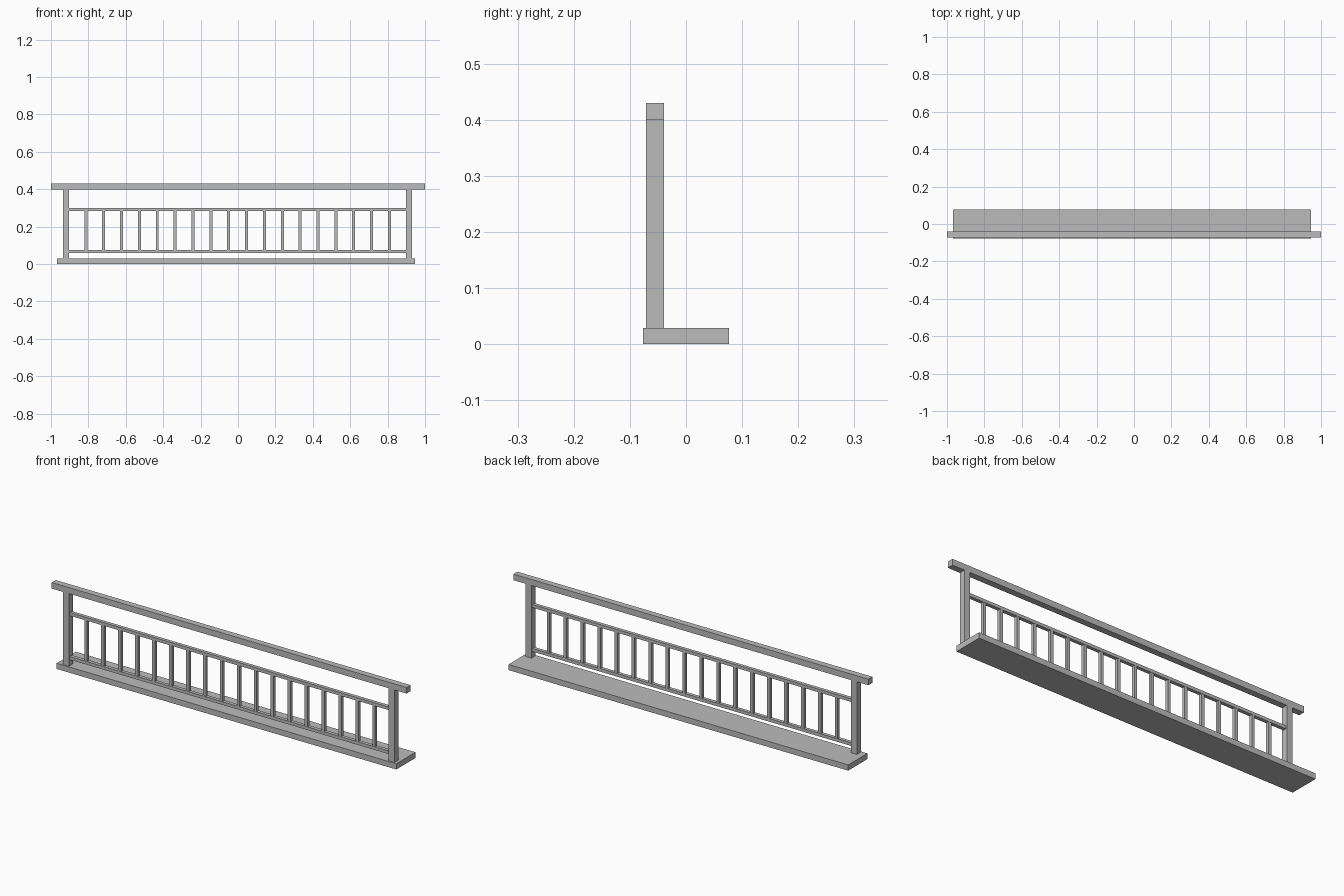
import bpy

cube = bpy.data.objects.get("Cube")
if cube:
    bpy.data.objects.remove(cube, do_unlink=True)

grey = bpy.data.materials.new("plain_grey")
grey.use_nodes = True
grey.diffuse_color = (0.5, 0.5, 0.5, 1)
grey.node_tree.nodes["Principled BSDF"].inputs["Base Color"].default_value = (0.5, 0.5, 0.5, 1)


def box(name, x, y, z):
    """Add a box from its (low, high) extents on each axis."""
    bpy.ops.mesh.primitive_cube_add(size=1)
    ob = bpy.context.object
    ob.name = name
    ob.location = [(a + b) / 2 for a, b in (x, y, z)]
    ob.scale = [b - a for a, b in (x, y, z)]
    bpy.ops.object.transform_apply(location=False, rotation=False, scale=True)
    ob.data.materials.append(grey)
    return ob


MID_X = -0.002      # middle of the railing bay
RAIL_Y = -0.0555    # centre plane of the railing
POST_Y = (RAIL_Y - 0.016, RAIL_Y + 0.016)
THIN_Y = (RAIL_Y - 0.009, RAIL_Y + 0.009)

# Floor slab and handrail
box("base_slab", (-0.968, 0.946), (-0.077, 0.077), (0, 0.029))
box("handrail", (-1, 1), POST_Y, (0.399, 0.43))

# End posts
for name, side in (("right_post", -1), ("left_post", 1)):
    x = MID_X + side * 0.917
    box(name, (x - 0.016, x + 0.016), POST_Y, (0.029, 0.399))

# Thin horizontal rails between the posts
INNER = (MID_X - 0.901, MID_X + 0.901)
box("lower_rail", INNER, THIN_Y, (0.06, 0.076))
box("upper_rail", INNER, THIN_Y, (0.284, 0.3))

# Evenly spaced balusters
COUNT, PITCH = 18, 0.0955
for i in range(COUNT):
    x = MID_X + (i - (COUNT - 1) / 2) * PITCH
    box(f"baluster_{i + 1}", (x - 0.008, x + 0.008),
        (RAIL_Y - 0.008, RAIL_Y + 0.008), (0.076, 0.284))
